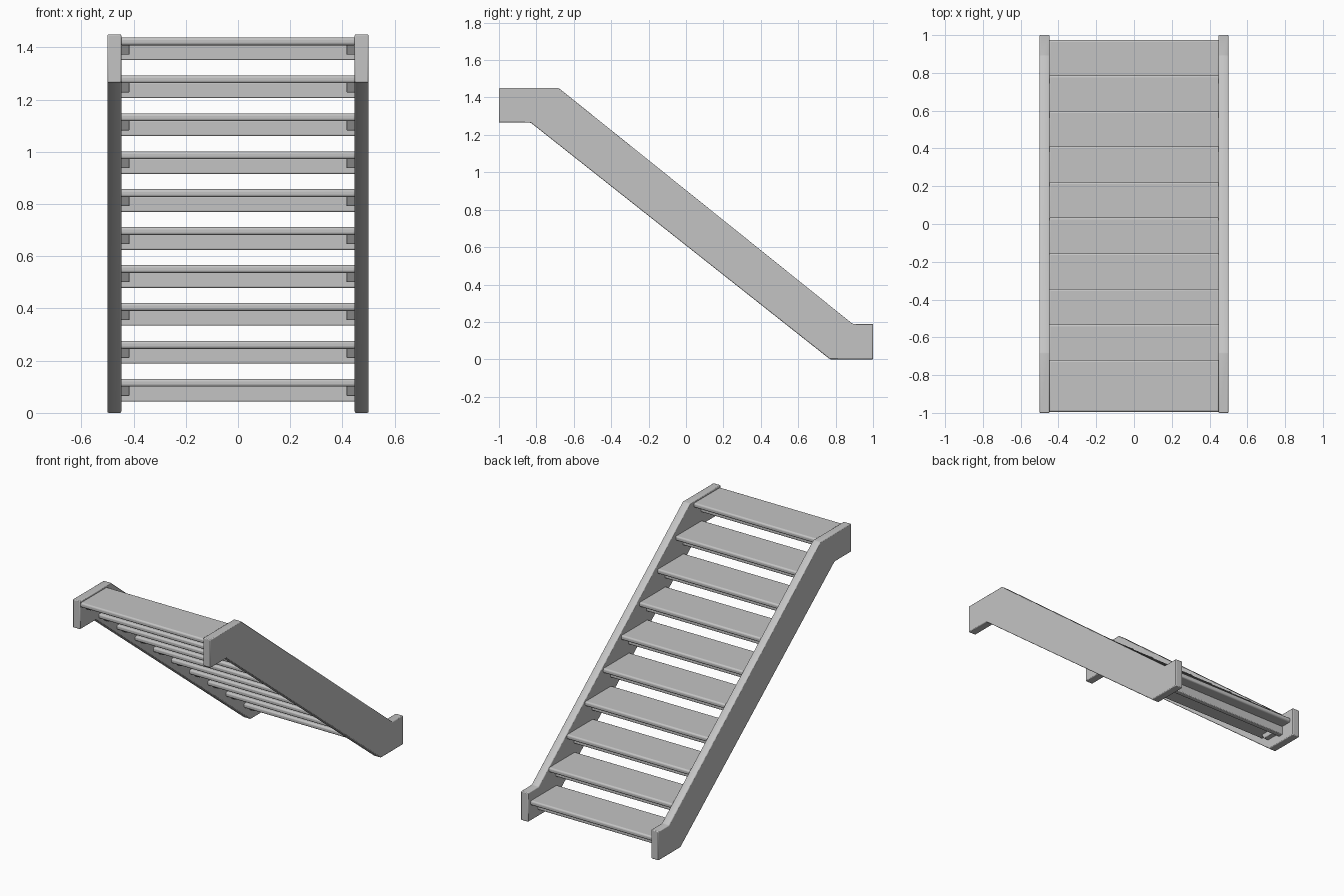
import bpy
import bmesh
import math

cube = bpy.data.objects.get("Cube")
if cube:
    bpy.data.objects.remove(cube, do_unlink=True)

# Single grey paint
grey = bpy.data.materials.new("plain grey")
grey.use_nodes = True
colour = (0.55, 0.55, 0.55, 1)
grey.diffuse_color = colour
grey.node_tree.nodes["Principled BSDF"].inputs["Base Color"].default_value = colour


def prism(name, profile, x0, x1, bevel, segments=2):
    """Extrude a (y, z) profile from x0 to x1 and soften its edges."""
    bm = bmesh.new()
    face = bm.faces.new([bm.verts.new((x0, y, z)) for y, z in profile])
    new = bmesh.ops.extrude_face_region(bm, geom=[face])["geom"]
    verts = [v for v in new if isinstance(v, bmesh.types.BMVert)]
    bmesh.ops.translate(bm, verts=verts, vec=(x1 - x0, 0, 0))
    bmesh.ops.recalc_face_normals(bm, faces=bm.faces)
    mesh = bpy.data.meshes.new(name)
    bm.to_mesh(mesh)
    bm.free()
    mesh.materials.append(grey)
    obj = bpy.data.objects.new(name, mesh)
    bpy.context.collection.objects.link(obj)
    mod = obj.modifiers.new("soft edges", "BEVEL")
    mod.width = bevel
    mod.segments = segments
    mod.limit_method = "ANGLE"
    mod.angle_limit = math.radians(20)
    bpy.ops.object.select_all(action="DESELECT")
    obj.select_set(True)
    bpy.context.view_layer.objects.active = obj
    bpy.ops.object.shade_smooth_by_angle(angle=math.radians(40))
    return obj


def rect(y0, y1, z0, z1):
    return [(y0, z0), (y1, z0), (y1, z1), (y0, z1)]


# Side stringers with level ends
stringer = [(-1, 1.265), (-1, 1.45), (-0.68, 1.45), (0.89, 0.19),
            (1, 0.19), (1, 0), (0.77, 0), (-0.83, 1.265)]
INNER, OUTER = 0.447, 0.5
prism("left_stringer", stringer, INNER, OUTER, 0.005)
prism("right_stringer", stringer, -OUTER, -INNER, 0.005)

# Treads, each with a cross beam and two end cleats below
COUNT = 10
for i in range(COUNT):
    nose = -0.72 + 0.1883 * i
    top = 1.438 - 0.1453 * i
    under = top - 0.03
    reach = INNER + 0.006
    prism(f"tread_{i + 1}", rect(nose - 0.275, nose, under, top),
          -reach, reach, 0.01, 3)
    prism(f"cross_beam_{i + 1}",
          rect(nose - 0.11, nose - 0.075, under - 0.057, under + 0.004),
          -reach, reach, 0.005)
    cleat = [(nose - 0.24, under + 0.004), (nose - 0.215, under - 0.035),
             (nose - 0.1, under - 0.035), (nose - 0.1, under + 0.004)]
    prism(f"left_cleat_{i + 1}", cleat, 0.415, reach, 0.003)
    prism(f"right_cleat_{i + 1}", cleat, -reach, -0.415, 0.003)
